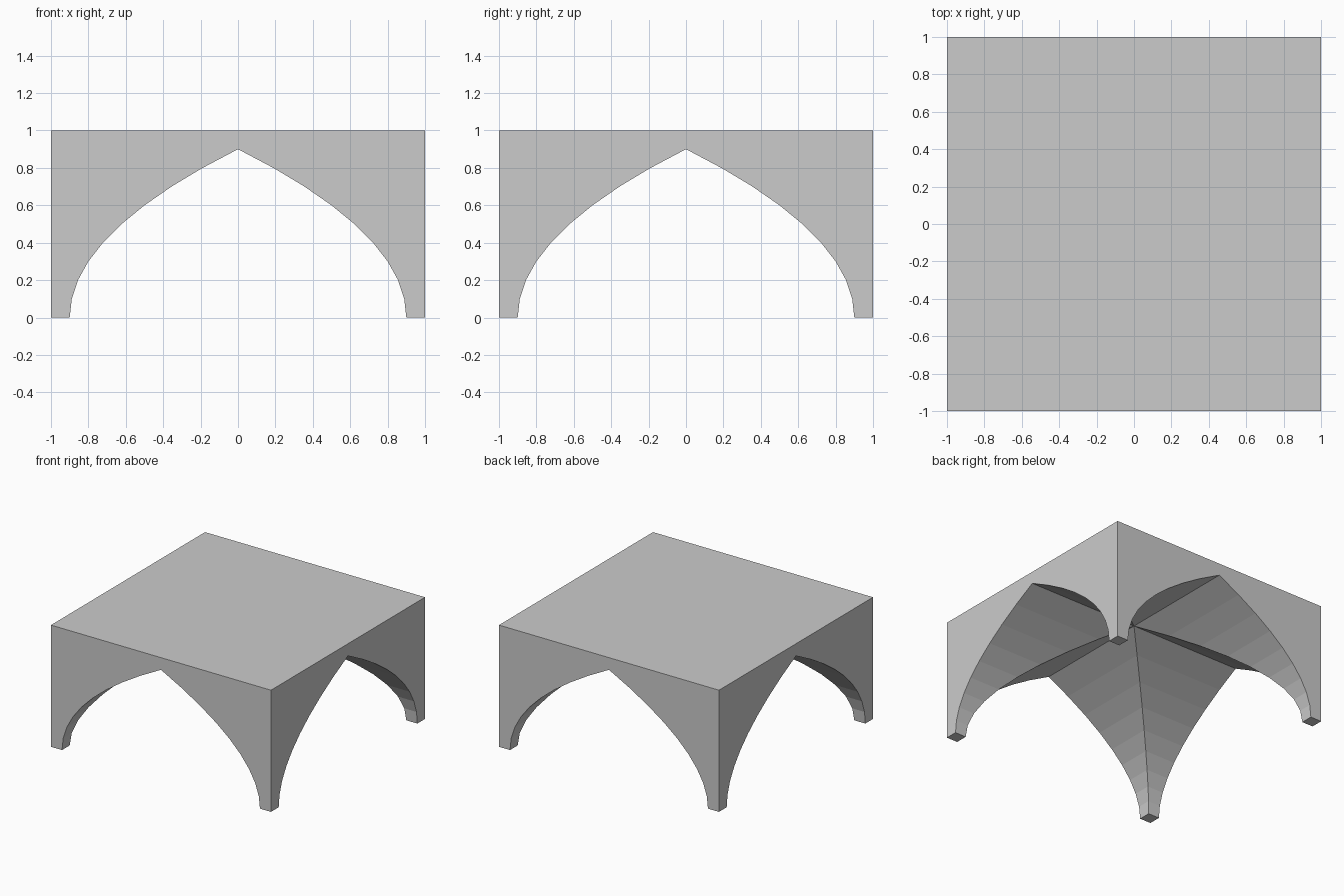
import bpy, bmesh

if "Cube" in bpy.data.objects:
    bpy.data.objects.remove(bpy.data.objects["Cube"])

STEPS, RISE, HALF_SPAN = 9, 0.9, 0.9   # parabolic arch of the vault


def half_width(z):
    """Half opening of the arch at height z (parabola meeting in a point)."""
    return HALF_SPAN * (1 - (z / RISE) ** 2)


# One quarter: a square pier that flares up into the slab
bm = bmesh.new()


def ring(a, z):
    return [bm.verts.new(p) for p in ((a, a, z), (1, a, z), (1, 1, z), (a, 1, z))]


heights = [RISE * i / STEPS for i in range(STEPS + 1)]
rings = [ring(half_width(z), z) for z in heights[:-1]] + [ring(0, RISE)]
top = ring(0, 1)

# Curved vault undersides, meeting in a groin along the diagonal
for lo, hi in zip(rings, rings[1:]):
    bm.faces.new((lo[0], lo[1], hi[1], hi[0]))
    bm.faces.new((lo[3], lo[0], hi[0], hi[3]))

# Outer walls, foot and roof; only the outer corner's end points are needed
foot = rings[0]
bm.faces.new([foot[2], top[2], top[1]] + [r[1] for r in reversed(rings)])
bm.faces.new([top[2], foot[2]] + [r[3] for r in rings] + [top[3]])
bm.faces.new(foot[::-1])
bm.faces.new(top)
bmesh.ops.delete(bm, geom=[v for v in bm.verts if not v.link_faces], context='VERTS')

mesh = bpy.data.meshes.new("groin_vault")
bm.to_mesh(mesh)
bm.free()
vault = bpy.data.objects.new("groin_vault", mesh)
bpy.context.collection.objects.link(vault)

# Mirror the quarter to all four corners
mirror = vault.modifiers.new("four_corners", 'MIRROR')
mirror.use_axis = (True, True, False)
mirror.use_mirror_merge = True
mirror.merge_threshold = 0.0005
